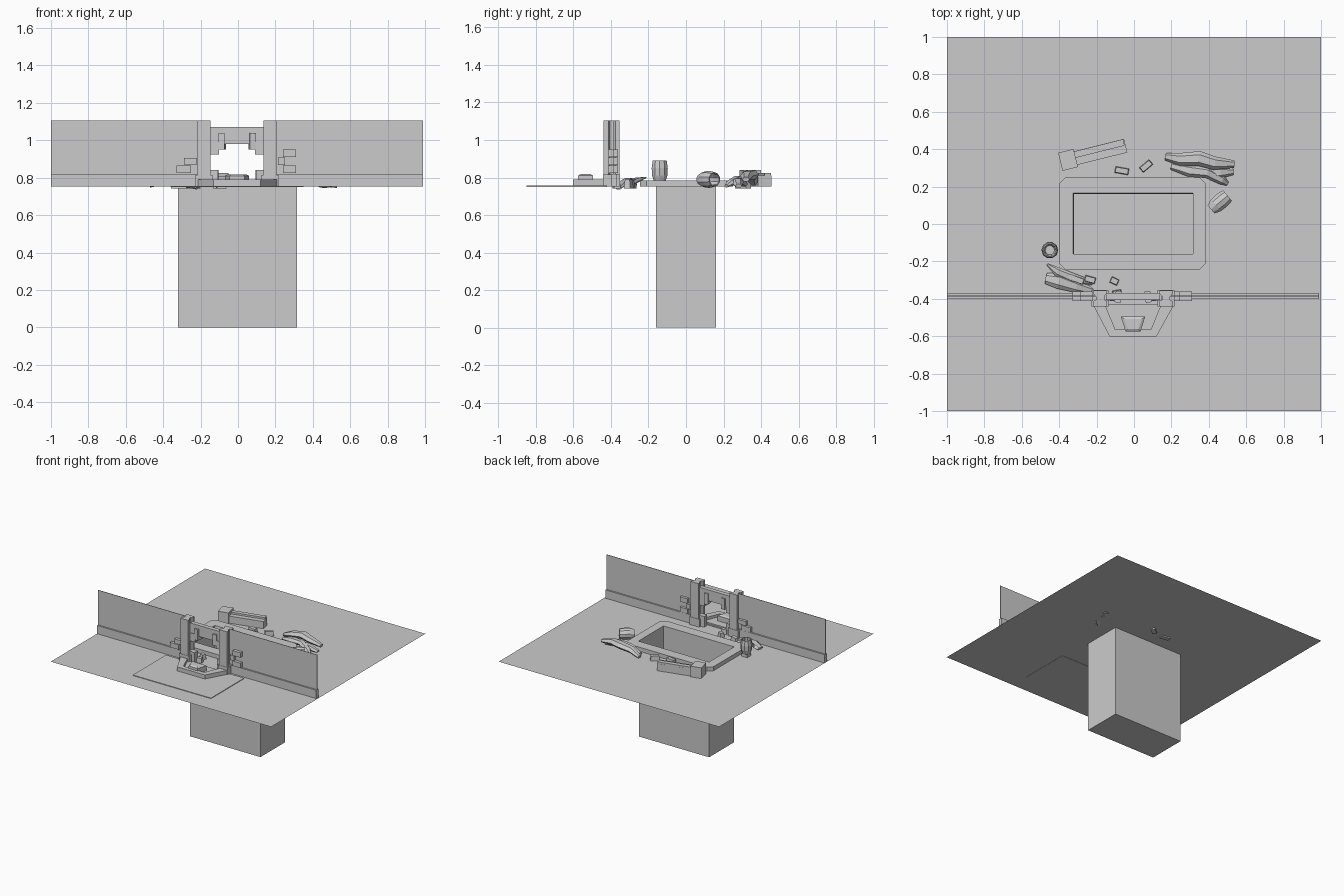
import bpy, bmesh, math
from mathutils import Vector, Matrix

G = 0.752  # ground height


def finish(bm, name):
    bmesh.ops.remove_doubles(bm, verts=bm.verts, dist=0.0002)
    bmesh.ops.recalc_face_normals(bm, faces=bm.faces)
    me = bpy.data.meshes.new(name)
    bm.to_mesh(me)
    bm.free()
    ob = bpy.data.objects.new(name, me)
    bpy.context.collection.objects.link(ob)
    return ob


def loft(name, loops, start=False, end=False):
    bm = bmesh.new()
    rings = [[bm.verts.new(p) for p in lp] for lp in loops]
    n = len(rings[0])
    for a, b in zip(rings, rings[1:]):
        for i in range(n):
            j = (i + 1) % n
            bm.faces.new((a[i], a[j], b[j], b[i]))
    if start:
        bm.faces.new(rings[0])
    if end:
        bm.faces.new(rings[-1])
    return finish(bm, name)


def rect(x0, x1, y0, y1, z, c=None):
    if c is None:
        return [(x0, y0, z), (x1, y0, z), (x1, y1, z), (x0, y1, z)]
    return [(x0 + c, y0, z), (x1 - c, y0, z), (x1, y0 + c, z), (x1, y1 - c, z),
            (x1 - c, y1, z), (x0 + c, y1, z), (x0, y1 - c, z), (x0, y0 + c, z)]


def box(name, x0, x1, y0, y1, z0, z1, turn=0, taper=0):
    cx, cy = (x0 + x1) / 2, (y0 + y1) / 2
    hx, hy = (x1 - x0) / 2, (y1 - y0) / 2
    ob = loft(name, [rect(-hx, hx, -hy, hy, z0),
                     rect(-hx + taper, hx - taper, -hy + taper, hy - taper, z1)], True, True)
    ob.location = (cx, cy, 0)
    ob.rotation_euler.z = math.radians(turn)
    return ob


def prism(name, pts, z0, z1):
    return loft(name, [[(x, y, z) for x, y in pts] for z in (z0, z1)], True, True)


def limb(name, pts, sides=6, squash=0.7):
    # faceted tapering strip through (x, y, z, radius)
    P = [Vector(p[:3]) for p in pts]
    loops = []
    for i, p in enumerate(P):
        d = P[min(i + 1, len(P) - 1)] - P[max(i - 1, 0)]
        s = d.cross(Vector((0, 0, 1))).normalized()
        u = s.cross(d).normalized() * squash
        r = pts[i][3]
        loops.append([p + r * (math.cos(a) * s + math.sin(a) * u)
                      for a in (math.tau * k / sides for k in range(sides))])
    return loft(name, loops, True, True)


def pot(name, matrix):
    prof = [(0.03, 0), (0.043, 0.035), (0.045, 0.075), (0.039, 0.115),
            (0.033, 0.115), (0.036, 0.07), (0.025, 0.015)]
    ob = loft(name, [[(r * math.cos(math.tau * k / 10), r * math.sin(math.tau * k / 10), z)
                      for k in range(10)] for r, z in prof], True, True)
    ob.matrix_world = matrix


# Ground with sunken pit
loft("ground_and_pit", [rect(-1, 1, -1, 1, G), rect(-0.322, 0.316, -0.16, 0.16, G),
                        rect(-0.322, 0.316, -0.16, 0.16, 0)], end=True)

# Raised pit rim
loft("pit_rim", [rect(-0.4, 0.386, -0.245, 0.25, G, 0.035),
                 rect(-0.4, 0.386, -0.245, 0.25, 0.785, 0.035),
                 rect(-0.325, 0.316, -0.16, 0.165, 0.785, 0),
                 rect(-0.322, 0.316, -0.16, 0.16, G, 0)])

# Walls beside the gate, with skirting
for side, x0, x1 in (("left", -1, -0.18), ("right", 0.18, 0.99)):
    box("wall_" + side, x0, x1, -0.387, -0.383, G, 1.105)
    box("skirting_" + side, x0, x1, -0.4, -0.37, G, 0.82)

# Gate pillars
for side, s in (("left", -1), ("right", 1)):
    c = s * 0.176 - 0.005
    outline = [(c - 0.035, -0.44), (c + 0.035, -0.44), (c + 0.035, -0.412), (c + 0.022, -0.405),
               (c + 0.022, -0.385), (c + 0.035, -0.375), (c + 0.035, -0.355), (c - 0.035, -0.355),
               (c - 0.035, -0.375), (c - 0.022, -0.385), (c - 0.022, -0.405), (c - 0.035, -0.412)]
    prism("gate_pillar_" + side, outline, G, 1.105)
    box("pillar_foot_" + side, c - 0.045, c + 0.045, -0.442, -0.352, G, 0.815)
    # Brackets under the lintel
    bx = s * 0.125 - 0.005
    box("lintel_corner_" + side, bx - 0.028, bx + 0.028, -0.41, -0.37, 0.925, 0.99)
    box("lintel_bracket_" + side, bx - s * 0.045 - 0.016, bx - s * 0.045 + 0.016,
        -0.42, -0.36, 0.95, 1.04, s * 8)
    box("lower_jamb_" + side, bx - 0.025, bx + 0.025, -0.41, -0.37, G, 0.84, s * 6)
box("gate_lintel", -0.15, 0.14, -0.405, -0.37, 0.98, 1.07)

# Loose bricks on the wall
for i, (x0, x1, z0, z1) in enumerate([(-0.33, -0.25, 0.825, 0.865), (-0.29, -0.22, 0.87, 0.905),
                                      (0.24, 0.31, 0.825, 0.865), (0.215, 0.25, 0.868, 0.908),
                                      (0.24, 0.31, 0.91, 0.95)]):
    box(f"wall_brick_{i}", x0, x1, -0.412, -0.362, z0, z1)

# Forecourt slab and curved curb
box("forecourt_slab", -0.36, 0.35, -0.85, -0.42, G - 0.002, 0.757)
outer = [(-0.22, -0.43), (-0.13, -0.602), (0.12, -0.602), (0.215, -0.43)]
inner = [(0.145, -0.43), (0.09, -0.565), (-0.1, -0.565), (-0.155, -0.43)]
prism("curb", outer + inner, G, 0.79)
prism("threshold_floor", inner[::-1], G, 0.768)
loft("keystone", [[(-0.045, -0.575, G), (0.035, -0.575, G), (0.06, -0.495, G), (-0.07, -0.495, G)],
                  [(-0.045, -0.575, 0.81), (0.035, -0.575, 0.81), (0.06, -0.495, 0.81), (-0.07, -0.495, 0.81)],
                  [(-0.034, -0.562, 0.818), (0.024, -0.562, 0.818), (0.043, -0.507, 0.818), (-0.053, -0.507, 0.818)]],
     True, True)

# Pots: one standing, one tipped over
pot("standing_pot", Matrix.Translation((-0.45, -0.14, 0.775)))
box("pot_foot", -0.475, -0.425, -0.165, -0.115, G, 0.777)
pot("tipped_pot", Matrix.Translation((0.412, 0.078, 0.79)) @ Matrix.Rotation(math.radians(40), 4, 'Z')
    @ Matrix.Rotation(math.radians(90), 4, 'Y'))

# Fallen column with a broader head
box("fallen_column", -0.34, -0.04, 0.345, 0.42, G, 0.81, 14)
box("column_head", -0.395, -0.31, 0.293, 0.392, G, 0.84, 14)
box("column_ridge", -0.33, -0.05, 0.385, 0.42, 0.80, 0.825, 14)

# Rubble
for i, (x, y, a, w) in enumerate([(0.065, 0.31, 40, 0.07), (-0.065, 0.285, -10, 0.075),
                                  (-0.105, -0.305, -25, 0.045), (-0.235, -0.297, -15, 0.06),
                                  (-0.31, -0.295, -20, 0.09), (-0.09, -0.37, 10, 0.05)]):
    box(f"rubble_{i}", x - w / 2, x + w / 2, y - 0.018, y + 0.018, G - 0.01, 0.79, a, 0.004)

# Fallen jagged heap behind the pit
limb("back_heap_main", [(0.17, 0.36, 0.77, 0.02), (0.25, 0.345, 0.80, 0.035), (0.35, 0.35, 0.815, 0.04),
                        (0.43, 0.325, 0.81, 0.036), (0.535, 0.32, 0.79, 0.02)])
limb("back_heap_low", [(0.2, 0.31, 0.765, 0.02), (0.3, 0.285, 0.785, 0.034), (0.39, 0.275, 0.79, 0.03),
                       (0.47, 0.235, 0.77, 0.025), (0.5, 0.215, 0.755, 0.012)])
limb("back_heap_side", [(0.39, 0.28, 0.78, 0.03), (0.46, 0.275, 0.775, 0.032), (0.53, 0.28, 0.755, 0.018)])

# Smaller jagged heap by the wall
limb("front_heap_main", [(-0.47, -0.29, 0.76, 0.03), (-0.4, -0.305, 0.78, 0.042),
                         (-0.31, -0.335, 0.77, 0.032), (-0.22, -0.36, 0.745, 0.02)], squash=0.45)
limb("front_heap_spike", [(-0.465, -0.215, 0.8, 0.006), (-0.41, -0.255, 0.79, 0.025),
                          (-0.33, -0.29, 0.775, 0.028), (-0.22, -0.315, 0.75, 0.012)], squash=0.5)
